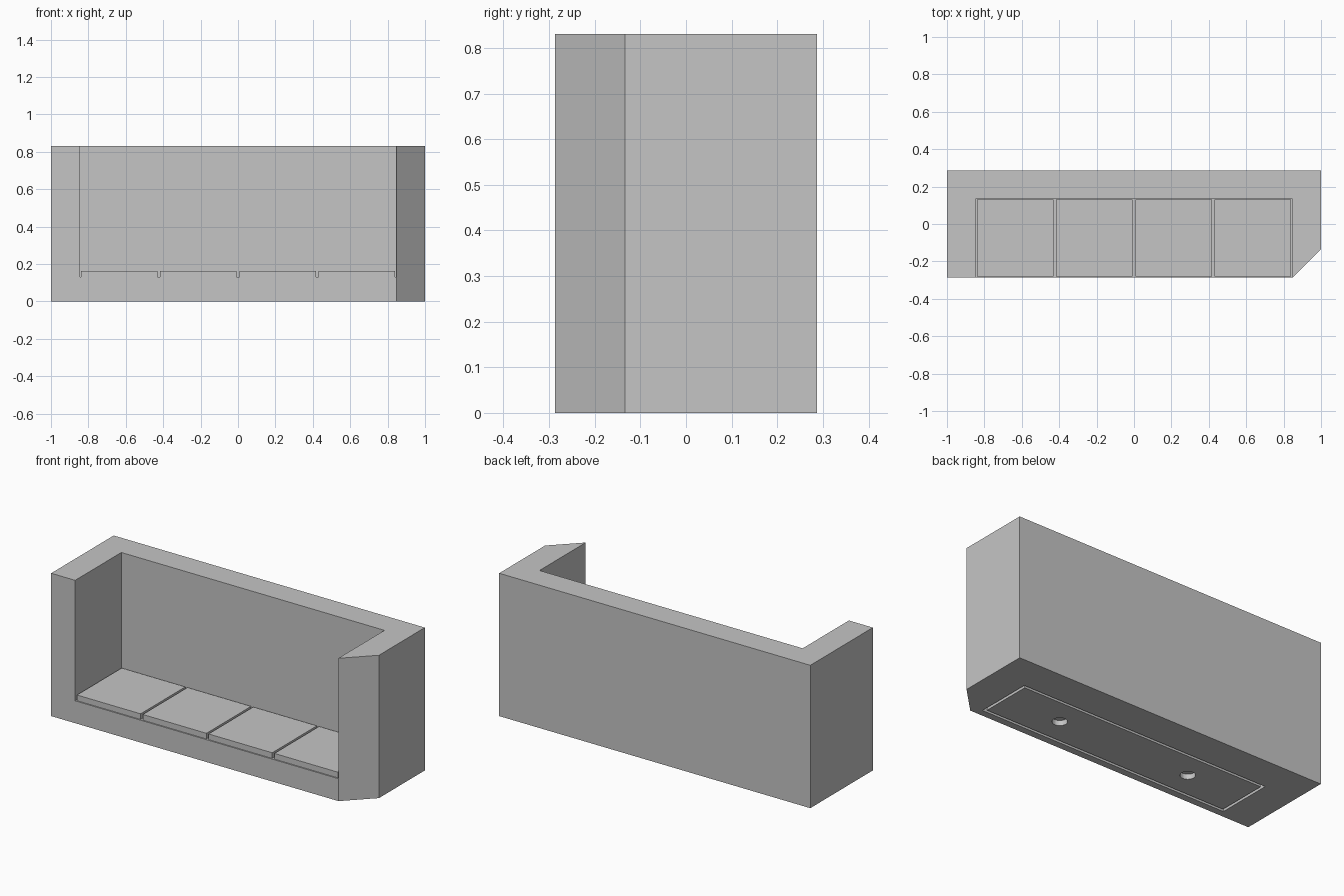
import bpy
import bmesh

default = bpy.data.objects.get("Cube")
if default:
    bpy.data.objects.remove(default, do_unlink=True)

# Plain grey material
GREY = (0.56, 0.56, 0.56, 1)
mat = bpy.data.materials.new("plain grey")
mat.use_nodes = True
mat.diffuse_color = GREY
bsdf = next(n for n in mat.node_tree.nodes if n.type == "BSDF_PRINCIPLED")
bsdf.inputs["Base Color"].default_value = GREY

W, D, H = 1.0, 0.287, 0.83      # half width, half depth, height
IN_X, IN_Y, FLOOR = 0.846, 0.137, 0.13
CHAMFER = 0.153


def prism(name, outline, z0, z1):
    """Extrude a flat outline from z0 to z1."""
    bm = bmesh.new()
    base = bm.faces.new([bm.verts.new((x, y, z0)) for x, y in outline])
    top = bmesh.ops.extrude_face_region(bm, geom=[base])["geom"]
    bmesh.ops.translate(bm, vec=(0, 0, z1 - z0),
                        verts=[v for v in top if isinstance(v, bmesh.types.BMVert)])
    bmesh.ops.recalc_face_normals(bm, faces=bm.faces)
    mesh = bpy.data.meshes.new(name)
    bm.to_mesh(mesh)
    bm.free()
    mesh.materials.append(mat)
    obj = bpy.data.objects.new(name, mesh)
    bpy.context.collection.objects.link(obj)
    return obj


def box(name, x0, x1, y0, y1, z0, z1):
    return prism(name, [(x0, y0), (x1, y0), (x1, y1), (x0, y1)], z0, z1)


def cut(target, cutter):
    """Subtract the cutter from the target, then discard the cutter."""
    cutter.hide_render = True
    mod = target.modifiers.new("cut", "BOOLEAN")
    mod.operation, mod.solver, mod.object = "DIFFERENCE", "EXACT", cutter
    bpy.context.view_layer.objects.active = target
    bpy.ops.object.modifier_apply(modifier=mod.name)
    bpy.data.objects.remove(cutter, do_unlink=True)


# Body with one chamfered front corner and an open-fronted cavity
body = prism("bench_surround", [(-W, -D), (W - CHAMFER, -D), (W, -D + CHAMFER),
                                (W, D), (-W, D)], 0, H)
cut(body, box("cavity", -IN_X, IN_X, -1, IN_Y, FLOOR, 1))

# Rectangular groove in the underside
GX, GY0, GY1, G, DEPTH = 0.80, -0.246, 0.085, 0.016, 0.03
for y in (GY0, GY1 - G):
    cut(body, box("groove_long", -GX, GX, y, y + G, -0.1, DEPTH))
for x in (-GX, GX - G):
    cut(body, box("groove_short", x, x + G, GY0 + G / 2, GY1 - G / 2, -0.1, DEPTH))

# Two round sockets in the underside
for x in (-0.425, 0.425):
    bpy.ops.mesh.primitive_cylinder_add(vertices=32, radius=0.04, depth=0.2,
                                        location=(x, (GY0 + GY1) / 2, DEPTH - 0.1))
    socket = bpy.context.object
    socket.data.materials.append(mat)
    cut(body, socket)

# Four seat slabs with narrow gaps
PITCH, GAP = IN_X / 2, 0.007
for i in range(4):
    x = -IN_X + i * PITCH
    box(f"seat_slab_{i + 1}", x + GAP, x + PITCH - GAP, -D + GAP, IN_Y - GAP, FLOOR, 0.163)
